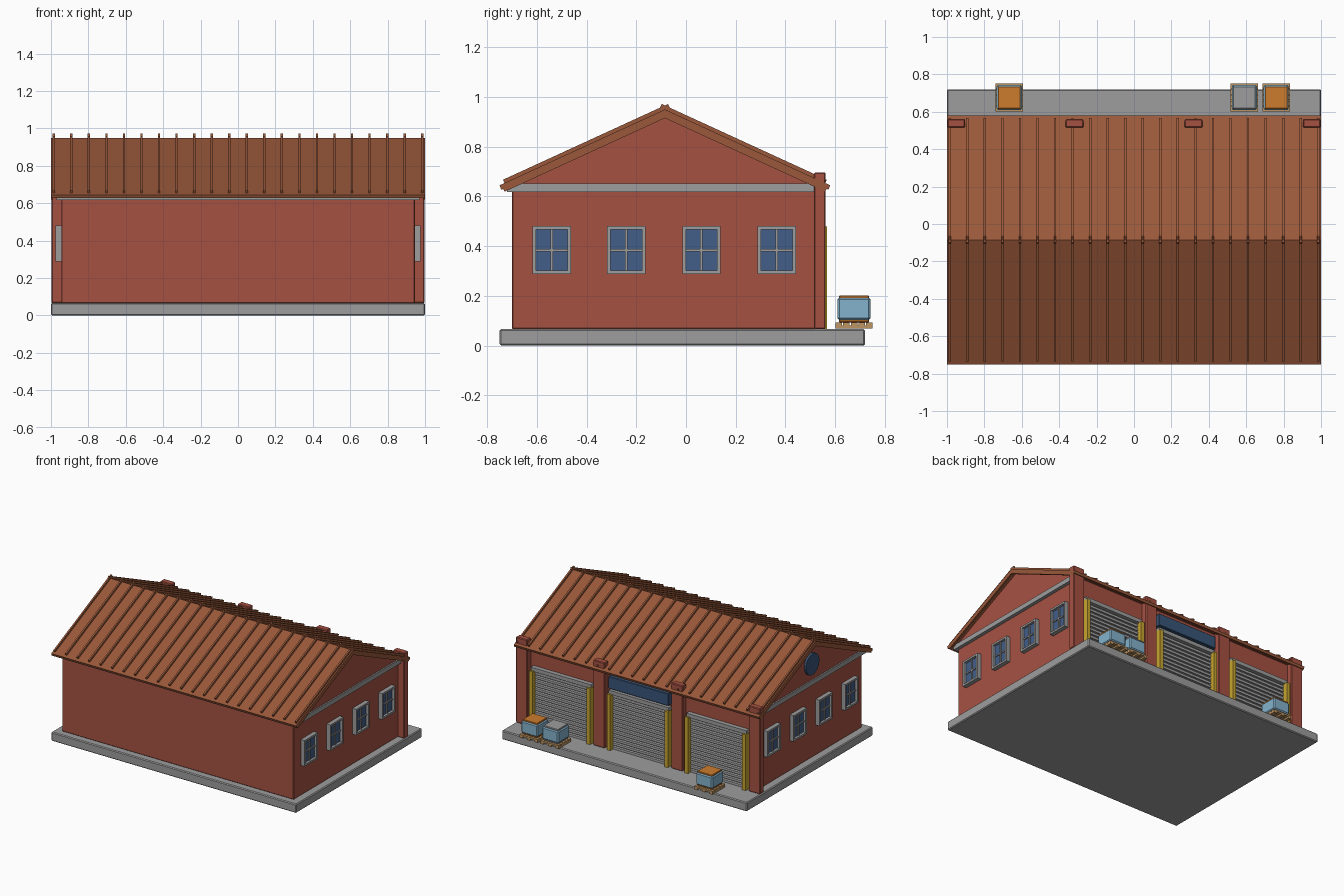
import bpy, bmesh, math
from mathutils import Matrix

cube = bpy.data.objects.get("Cube")
if cube:
    bpy.data.objects.remove(cube, do_unlink=True)


def material(name, r, g, b):
    m = bpy.data.materials.new(name)
    m.use_nodes = True
    m.diffuse_color = (r, g, b, 1)
    m.node_tree.nodes["Principled BSDF"].inputs["Base Color"].default_value = (r, g, b, 1)
    return m


BRICK = material("brick red", .38, .083, .055)
RUST = material("rust roof", .32, .098, .042)
GREY = material("concrete grey", .34, .34, .345)
STEEL = material("shutter steel", .36, .36, .36)
GLASS = material("window blue", .056, .112, .246)
NAVY = material("sign navy", .04, .09, .19)
YELLOW = material("guard yellow", .58, .38, .03)
SKY = material("crate blue", .23, .45, .61)
ORANGE = material("crate orange", .61, .2, .027)
WOOD = material("pallet wood", .51, .3, .125)


def add_box(bm, x0, x1, y0, y1, z0, z1):
    centre = Matrix.Translation(((x0 + x1) / 2, (y0 + y1) / 2, (z0 + z1) / 2))
    bmesh.ops.create_cube(bm, size=1, matrix=centre @ Matrix.Diagonal((x1 - x0, y1 - y0, z1 - z0, 1)))


def add_prism(bm, profile, x0, x1):
    """Extrude a (y, z) profile along x."""
    face = bm.faces.new([bm.verts.new((x0, y, z)) for y, z in profile])
    new = bmesh.ops.extrude_face_region(bm, geom=[face])["geom"]
    verts = [v for v in new if isinstance(v, bmesh.types.BMVert)]
    bmesh.ops.translate(bm, verts=verts, vec=(x1 - x0, 0, 0))


def finish(name, bm, mat, bevel=0):
    bmesh.ops.recalc_face_normals(bm, faces=bm.faces)
    mesh = bpy.data.meshes.new(name)
    bm.to_mesh(mesh)
    bm.free()
    mesh.materials.append(mat)
    obj = bpy.data.objects.new(name, mesh)
    bpy.context.collection.objects.link(obj)
    if bevel:
        mod = obj.modifiers.new("Bevel", "BEVEL")
        mod.width = bevel
        mod.segments = 1
    return obj


def boxes(name, mat, *extents, bevel=0):
    bm = bmesh.new()
    for e in extents:
        add_box(bm, *e)
    return finish(name, bm, mat, bevel)


# Main proportions
FLOOR, EAVE = .066, .65
SIDE, FRONT, BACK = .945, -.70, .52
RIDGE_Y, RIDGE_Z, SLOPE = -.085, .95, .459

# Slab, walls and cornice
boxes("floor_slab", GREY, (-1, 1, -.75, .72, 0, FLOOR), bevel=.006)
boxes("walls", BRICK, (-SIDE, SIDE, FRONT, BACK, FLOOR, EAVE), bevel=.004)
boxes("cornice", GREY, (-.97, .97, -.72, .515, .617, .652))

# Pilasters along the loading side
boxes("pilasters", BRICK, *[(x - .047, x + .047, .515, .562, FLOOR, .697)
                            for x in (-.95, -.318, .318, .95)], bevel=.005)


def roof_z(y, lift=0):
    return RIDGE_Z + lift - SLOPE * abs(y - RIDGE_Y)


# Gable wall under the roof
bm = bmesh.new()
add_prism(bm, [(FRONT, EAVE), (BACK, EAVE), (BACK, roof_z(BACK, -.015)),
               (RIDGE_Y, roof_z(RIDGE_Y, -.015)), (FRONT, roof_z(FRONT, -.015))], -.96, .96)
finish("gable_walls", bm, BRICK)

# Roof sheet
bm = bmesh.new()
y0, y1 = -.75, .58
add_prism(bm, [(y0, roof_z(y0)), (RIDGE_Y, RIDGE_Z), (y1, roof_z(y1)),
               (y1 - .007, roof_z(y1, -.018)), (RIDGE_Y, RIDGE_Z - .022), (y0 + .007, roof_z(y0, -.018))], -1, 1)
finish("roof_sheet", bm, RUST)

# Standing ribs, each running slightly past the ridge
bm = bmesh.new()
RIBS, HALF = 22, .006
for i in range(RIBS):
    x = -.985 + 1.97 * i / (RIBS - 1)
    for s in (-1, 1):
        profile = []
        for d, lift in ((-.02, -.002), (.645, -.002), (.651, .016), (-.013, .016)):
            profile.append((RIDGE_Y + s * d, RIDGE_Z + lift - SLOPE * d))
        add_prism(bm, profile, x - HALF, x + HALF)
finish("roof_ribs", bm, RUST)

# Verge boards on both gable ends
bm = bmesh.new()
for x in (-1, .988):
    for s in (-1, 1):
        add_prism(bm, [(RIDGE_Y + s * d, RIDGE_Z + lift - SLOPE * d)
                       for d, lift in ((0, -.01), (.655, -.01), (.645, -.035), (0, -.035))], x, x + .012)
finish("verge_boards", bm, RUST)

# Side windows: pane with a frame and a cross of glazing bars
panes, frames = [], []
W, Z0, Z1, T = .077, .288, .48, .014
for s in (-1, 1):
    def span(depth):
        return tuple(sorted((s * (SIDE - .005), s * depth)))
    for y in (-.54, -.24, .062, .365):
        mid = (Z0 + Z1) / 2
        panes.append((*span(.958), y - W + .005, y + W - .005, Z0 + .005, Z1 - .005))
        for a, b in ((y - W, y - W + T), (y + W - T, y + W)):
            frames.append((*span(.976), a, b, Z0, Z1))
        for a, b in ((Z0, Z0 + T), (Z1 - T, Z1)):
            frames.append((*span(.976), y - W + T, y + W - T, a, b))
        frames.append((*span(.966), y - .005, y + .005, Z0 + T, Z1 - T))
        frames.append((*span(.965), y - W + T, y + W - T, mid - .005, mid + .005))
boxes("window_panes", GLASS, *panes)
boxes("window_frames", GREY, *frames)

# Round gable window, right end only
bm = bmesh.new()
bmesh.ops.create_cone(bm, cap_ends=True, segments=24, radius1=.078, radius2=.078, depth=.02,
                      matrix=Matrix.Translation((-.965, RIDGE_Y, .775)) @ Matrix.Rotation(math.pi / 2, 4, "Y"))
finish("round_window", bm, NAVY)

# Roller shutters with a stepped slat profile, lintels and yellow guards
shutters = bmesh.new()
lintels, guards = [], []
SLATS, TOP = 14, .475
for cx in (-.635, 0, .635):
    profile = [(BACK - .01, TOP), (BACK - .01, FLOOR)]
    step = (TOP - FLOOR) / SLATS
    for i in range(SLATS):
        z = FLOOR + i * step
        profile += [(BACK + .016, z), (BACK + .016, z + step * .6), (BACK + .006, z + step * .75),
                    (BACK + .006, z + step * .98)]
    add_prism(shutters, profile, cx - .225, cx + .225)
    lintels.append((cx - .245, cx + .245, BACK - .01, BACK + .032, TOP - .002, TOP + .026))
    for s in (-1, 1):
        gx = cx + s * .235
        guards.append((gx - .014, gx + .014, BACK - .005, .568, FLOOR, TOP + .003))
finish("roller_shutters", shutters, STEEL)
boxes("door_lintels", GREY, *lintels)
boxes("door_guards", YELLOW, *guards)

# Blank sign board over the middle door
boxes("sign_board", NAVY, (-.245, .245, BACK - .005, .556, .515, .605), bevel=.003)

# Crates on pallets
for n, (cx, lid) in enumerate(((-.667, ORANGE), (.59, GREY), (.76, ORANGE)), 1):
    cy = .676
    slats = [(cx - .074, cx + .074, cy - .074 + i * .0305, cy - .048 + i * .0305, .081, .093) for i in range(5)]
    slats += [(cx + o - .012, cx + o + .012, cy - .074, cy + .074, FLOOR + .003, .081) for o in (-.062, 0, .062)]
    boxes(f"pallet_{n}", WOOD, *slats)
    boxes(f"crate_body_{n}", SKY, (cx - .067, cx + .067, cy - .067, cy + .067, .103, .193), bevel=.008)
    boxes(f"crate_lid_{n}", lid, (cx - .06, cx + .06, cy - .06, cy + .06, .093, .106),
          (cx - .06, cx + .06, cy - .06, cy + .06, .188, .202), bevel=.003)
